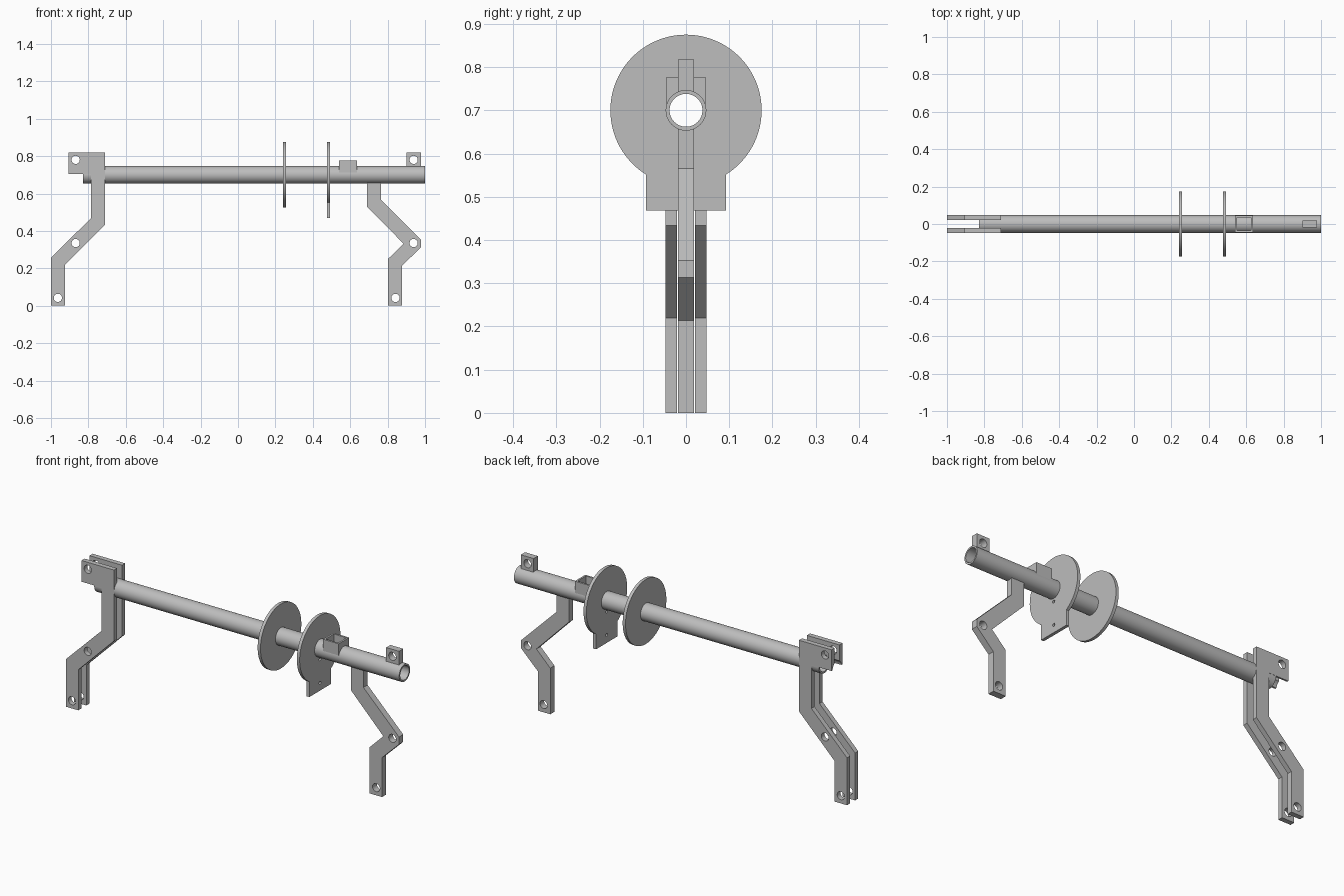
import bpy, bmesh, math
from mathutils import Matrix, Vector

cube = bpy.data.objects.get("Cube")
if cube:
    bpy.data.objects.remove(cube, do_unlink=True)

grey = bpy.data.materials.new("plain_grey")
grey.use_nodes = True
grey.diffuse_color = (0.51, 0.51, 0.51, 1)
grey.node_tree.nodes["Principled BSDF"].inputs["Base Color"].default_value = grey.diffuse_color

AXIS_Z = 0.70        # height of the tube axis
TUBE_R = 0.047
BORE_R = 0.038
HOLE_R = 0.022


def finish(name, bm):
    """Turn a bmesh into a grey object."""
    bmesh.ops.recalc_face_normals(bm, faces=bm.faces)
    mesh = bpy.data.meshes.new(name)
    bm.to_mesh(mesh)
    bm.free()
    mesh.materials.append(grey)
    obj = bpy.data.objects.new(name, mesh)
    bpy.context.collection.objects.link(obj)
    return obj


def plate(name, outline, y0, y1):
    """Extrude an x-z outline from y0 to y1."""
    bm = bmesh.new()
    face = bm.faces.new([bm.verts.new((x, y0, z)) for x, z in outline])
    ext = bmesh.ops.extrude_face_region(bm, geom=[face])
    verts = [v for v in ext["geom"] if isinstance(v, bmesh.types.BMVert)]
    bmesh.ops.translate(bm, verts=verts, vec=(0, y1 - y0, 0))
    return finish(name, bm)


def box(name, x0, x1, y0, y1, z0, z1):
    return plate(name, [(x0, z0), (x1, z0), (x1, z1), (x0, z1)], y0, y1)


def cylinder(name, center, radius, length, axis, sides=64):
    bm = bmesh.new()
    turn = Matrix.Rotation(math.pi / 2, 4, "Y" if axis == "X" else "X")
    bmesh.ops.create_cone(bm, cap_ends=True, segments=sides, radius1=radius,
                          radius2=radius, depth=length,
                          matrix=Matrix.Translation(Vector(center)) @ turn)
    return finish(name, bm)


def combine(obj, other, operation="DIFFERENCE"):
    """Apply a boolean and discard the helper."""
    other.hide_render = True
    mod = obj.modifiers.new("bool", "BOOLEAN")
    mod.operation, mod.object, mod.solver = operation, other, "EXACT"
    bpy.context.view_layer.objects.active = obj
    bpy.ops.object.modifier_apply(modifier=mod.name)
    bpy.data.objects.remove(other, do_unlink=True)


def drill_y(obj, points):
    for x, z in points:
        combine(obj, cylinder("drill", (x, 0, z), HOLE_R, 0.3, "Y", 32))


def bore(obj, radius=0.041):
    combine(obj, cylinder("bore", (0, 0, AXIS_Z), radius, 3, "X"))


def shade(obj):
    bpy.ops.object.select_all(action="DESELECT")
    obj.select_set(True)
    bpy.context.view_layer.objects.active = obj
    bpy.ops.object.shade_smooth_by_angle(angle=math.radians(30))


parts = []

# Hollow main tube
tube = cylinder("main_tube", (0.085, 0, AXIS_Z), TUBE_R, 1.83, "X")
bore(tube, BORE_R)
parts.append(tube)

# Pair of cranked plates at the right end
crank = [(-1, 0), (-0.925, 0), (-0.925, 0.22), (-0.711, 0.433), (-0.711, 0.818),
         (-0.906, 0.818), (-0.906, 0.703), (-0.786, 0.703), (-0.786, 0.468), (-1, 0.257)]
for side, y0, y1 in (("front", -0.048, -0.021), ("back", 0.021, 0.048)):
    leg = plate(side + "_cranked_plate", crank, y0, y1)
    drill_y(leg, [(-0.868, 0.78), (-0.868, 0.335), (-0.963, 0.042)])
    bore(leg, 0.0385)
    parts.append(leg)

# Single elbowed leg under the left end
elbow = [(0.69, 0.657), (0.765, 0.657), (0.765, 0.565), (0.979, 0.353), (0.979, 0.313),
         (0.877, 0.214), (0.877, 0), (0.802, 0), (0.802, 0.25), (0.885, 0.332), (0.69, 0.53)]
leg = plate("elbow_leg", elbow, -0.018, 0.018)
drill_y(leg, [(0.939, 0.335), (0.842, 0.042)])
parts.append(leg)

# Drilled lug on top of the left end
lug = box("top_lug", 0.902, 0.979, -0.018, 0.018, 0.74, 0.818)
drill_y(lug, [(0.939, 0.78)])
parts.append(lug)

# Plain disc
disc = cylinder("plain_disc", (0.249, 0, AXIS_Z), 0.175, 0.017, "X", 96)
bore(disc)
parts.append(disc)

# Disc with a drilled square tab
tabbed = cylinder("tabbed_disc", (0.484, 0, AXIS_Z), 0.175, 0.017, "X", 96)
combine(tabbed, box("tab", 0.4755, 0.4925, -0.092, 0.092, 0.468, 0.62), "UNION")
bore(tabbed)
for z in (0.51, 0.637):
    combine(tabbed, cylinder("pin_hole", (0.484, 0, z), 0.008, 0.1, "X", 24))
parts.append(tabbed)

# Open-topped socket on the tube
socket = box("open_socket", 0.541, 0.636, -0.045, 0.045, 0.712, 0.777)
combine(socket, box("opening", 0.551, 0.626, -0.035, 0.035, 0.6, 0.9))
bore(socket)
parts.append(socket)

for part in parts:
    shade(part)
